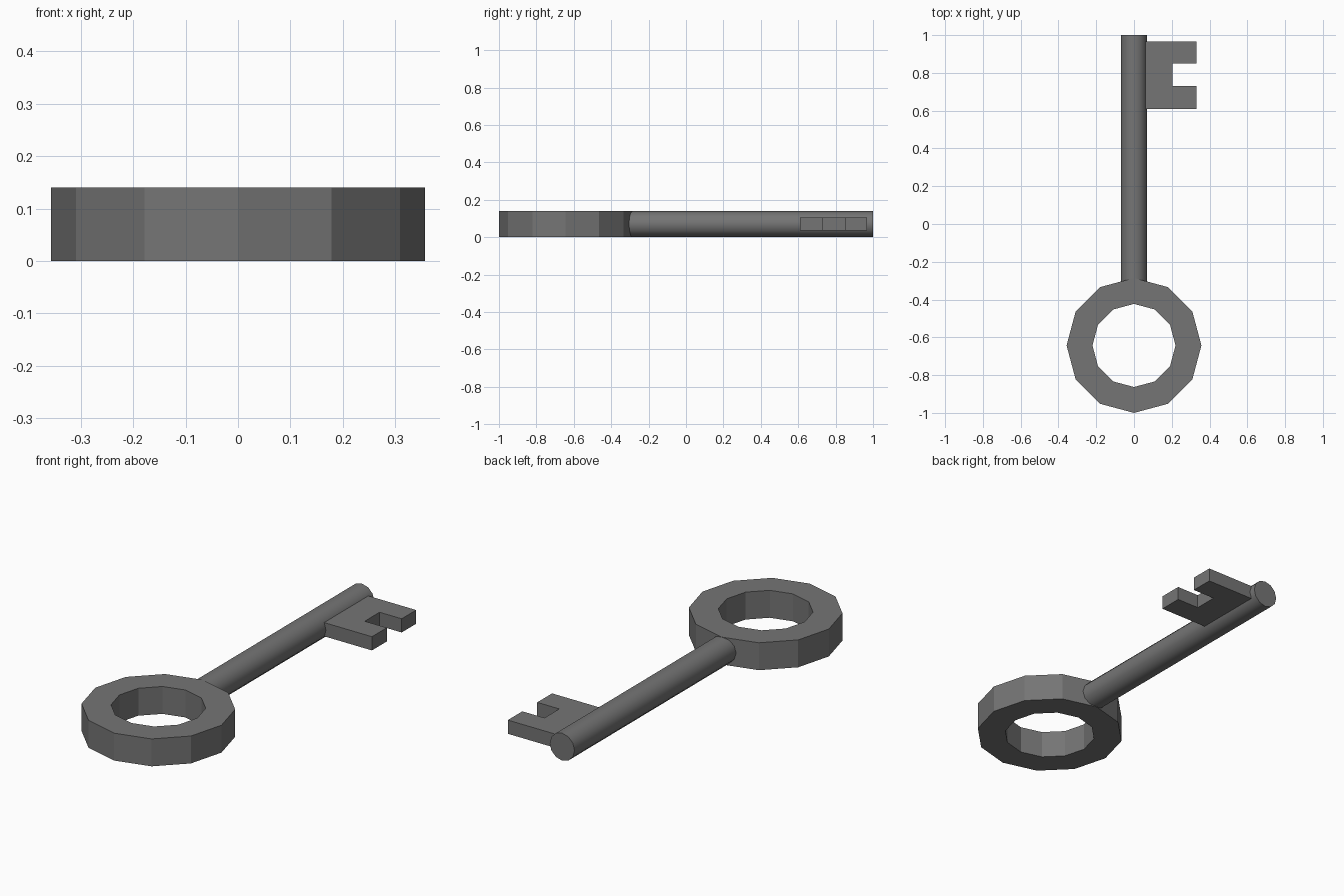
import bpy, bmesh, math
from mathutils import Matrix

if "Cube" in bpy.data.objects:
    bpy.data.objects.remove(bpy.data.objects["Cube"])

RING_Y, MID_Z = -0.643, 0.07

# Dark metal shared by all parts
dark = bpy.data.materials.new("dark_metal")
dark.diffuse_color = (0.178, 0.178, 0.178, 1)
dark.use_nodes = True
dark.node_tree.nodes["Principled BSDF"].inputs["Base Color"].default_value = dark.diffuse_color


def finish(name, bm):
    bmesh.ops.recalc_face_normals(bm, faces=bm.faces)
    mesh = bpy.data.meshes.new(name)
    bm.to_mesh(mesh)
    bm.free()
    mesh.materials.append(dark)
    obj = bpy.data.objects.new(name, mesh)
    bpy.context.collection.objects.link(obj)
    return obj


# Handle ring: square section swept around twelve sides
bm = bmesh.new()
SIDES = 12
section = [(0.357, 0), (0.357, 0.14), (0.22, 0.14), (0.22, 0)]
loops = []
for i in range(SIDES):
    a = 2 * math.pi * i / SIDES
    loops.append([bm.verts.new((r * math.cos(a), RING_Y + r * math.sin(a), z))
                  for r, z in section])
for i in range(SIDES):
    p, q = loops[i], loops[(i + 1) % SIDES]
    for j in range(4):
        k = (j + 1) % 4
        bm.faces.new((p[j], q[j], q[k], p[k]))
finish("handle_ring", bm)

# Shaft: round bar along y, sunk slightly into the ring
bm = bmesh.new()
start, end = -0.32, 1.0
place = Matrix.Translation((0, (start + end) / 2, MID_Z)) @ Matrix.Rotation(math.pi / 2, 4, 'X')
bmesh.ops.create_cone(bm, cap_ends=True, segments=12, radius1=0.07, radius2=0.07,
                      depth=end - start, matrix=place)
shaft = finish("shaft", bm)
bpy.context.view_layer.objects.active = shaft
shaft.select_set(True)
bpy.ops.object.shade_smooth_by_angle(angle=math.radians(40))

# Key bit: notched plate extruded upward
bm = bmesh.new()
outline = [(0.055, 0.61), (0.33, 0.61), (0.33, 0.73), (0.205, 0.73),
           (0.205, 0.85), (0.33, 0.85), (0.33, 0.967), (0.055, 0.967)]
face = bm.faces.new([bm.verts.new((x, y, MID_Z - 0.034)) for x, y in outline])
top = bmesh.ops.extrude_face_region(bm, geom=[face], use_keep_orig=True)["geom"]
bmesh.ops.translate(bm, vec=(0, 0, 0.07),
                    verts=[v for v in top if isinstance(v, bmesh.types.BMVert)])
finish("key_bit", bm)
